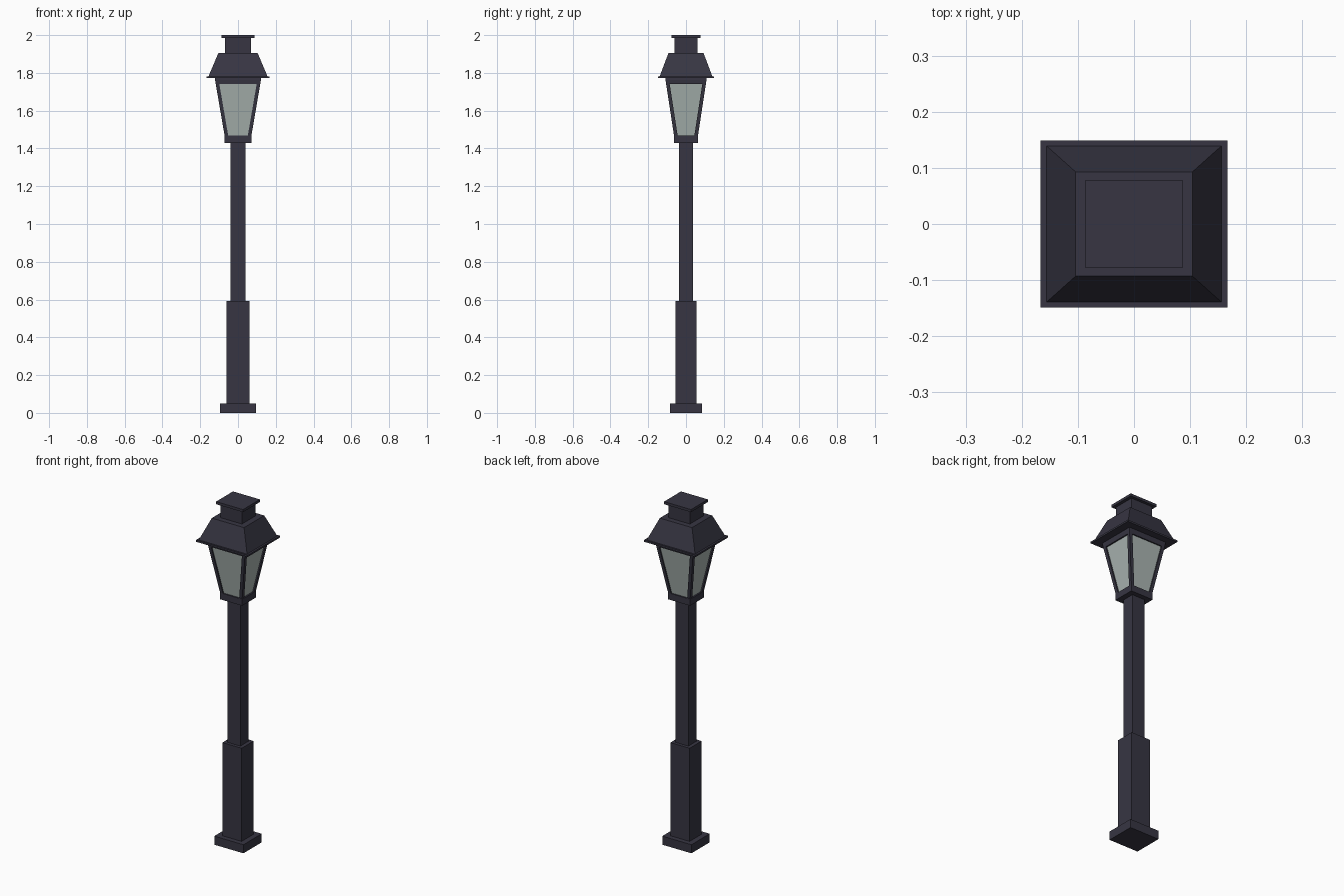
import bpy, bmesh

if "Cube" in bpy.data.objects:
    bpy.data.objects.remove(bpy.data.objects["Cube"])

RATIO = 0.893  # depth / width of every part


def material(name, rgba):
    m = bpy.data.materials.new(name)
    m.diffuse_color = rgba
    m.use_nodes = True
    m.node_tree.nodes["Principled BSDF"].inputs["Base Color"].default_value = m.diffuse_color
    return m


metal = material("dark_metal", (0.038, 0.036, 0.055, 1))
glass = material("pale_glass", (0.40, 0.46, 0.44, 0.7))


def make_object(name, bm, mat):
    bmesh.ops.recalc_face_normals(bm, faces=bm.faces)
    me = bpy.data.meshes.new(name)
    bm.to_mesh(me)
    bm.free()
    me.materials.append(mat)
    ob = bpy.data.objects.new(name, me)
    bpy.context.collection.objects.link(ob)
    return ob


def ring(bm, x0, x1, y0, y1, z):
    return [bm.verts.new((x, y, z)) for x, y in ((x0, y0), (x1, y0), (x1, y1), (x0, y1))]


def stack(name, levels, mat=metal, caps=True):
    """Rectangular profile stacked through (half width, height) levels."""
    bm = bmesh.new()
    rings = [ring(bm, -w, w, -w * RATIO, w * RATIO, z) for w, z in levels]
    for a, b in zip(rings, rings[1:]):
        for i in range(4):
            j = (i + 1) % 4
            bm.faces.new((a[i], a[j], b[j], b[i]))
    if caps:
        bm.faces.new(rings[0])
        bm.faces.new(rings[-1])
    return make_object(name, bm, mat)


# Post
stack("base_plinth", [(0.094, 0), (0.094, 0.05)])
stack("lower_post", [(0.062, 0.05), (0.062, 0.593)])
stack("upper_post", [(0.041, 0.593), (0.041, 1.43)])

# Lantern: collar, corner bars, glass and top rim
stack("lantern_collar", [(0.072, 1.43), (0.072, 1.468)])
BAR = 0.019
bm = bmesh.new()
for sx in (-1, 1):
    for sy in (-1, 1):
        rings = []
        for w, z in ((0.071, 1.468), (0.118, 1.742)):
            x, y = sx * w, sy * w * RATIO
            rings.append(ring(bm, x, x - sx * BAR, y, y - sy * BAR, z))
        a, b = rings
        for i in range(4):
            j = (i + 1) % 4
            bm.faces.new((a[i], a[j], b[j], b[i]))
        bm.faces.new(a)
        bm.faces.new(b)
make_object("lantern_corner_bars", bm, metal)
stack("lantern_glass", [(0.063, 1.468), (0.110, 1.742)], glass, caps=False)
stack("lantern_top_rim", [(0.118, 1.742), (0.121, 1.762), (0.121, 1.772)])

# Roof with brim, chimney and cap
stack("roof_brim", [(0.167, 1.772), (0.167, 1.782)])
stack("roof", [(0.156, 1.782), (0.104, 1.905)])
stack("chimney", [(0.069, 1.905), (0.069, 1.985)])
stack("chimney_cap", [(0.087, 1.985), (0.087, 2.0)])
